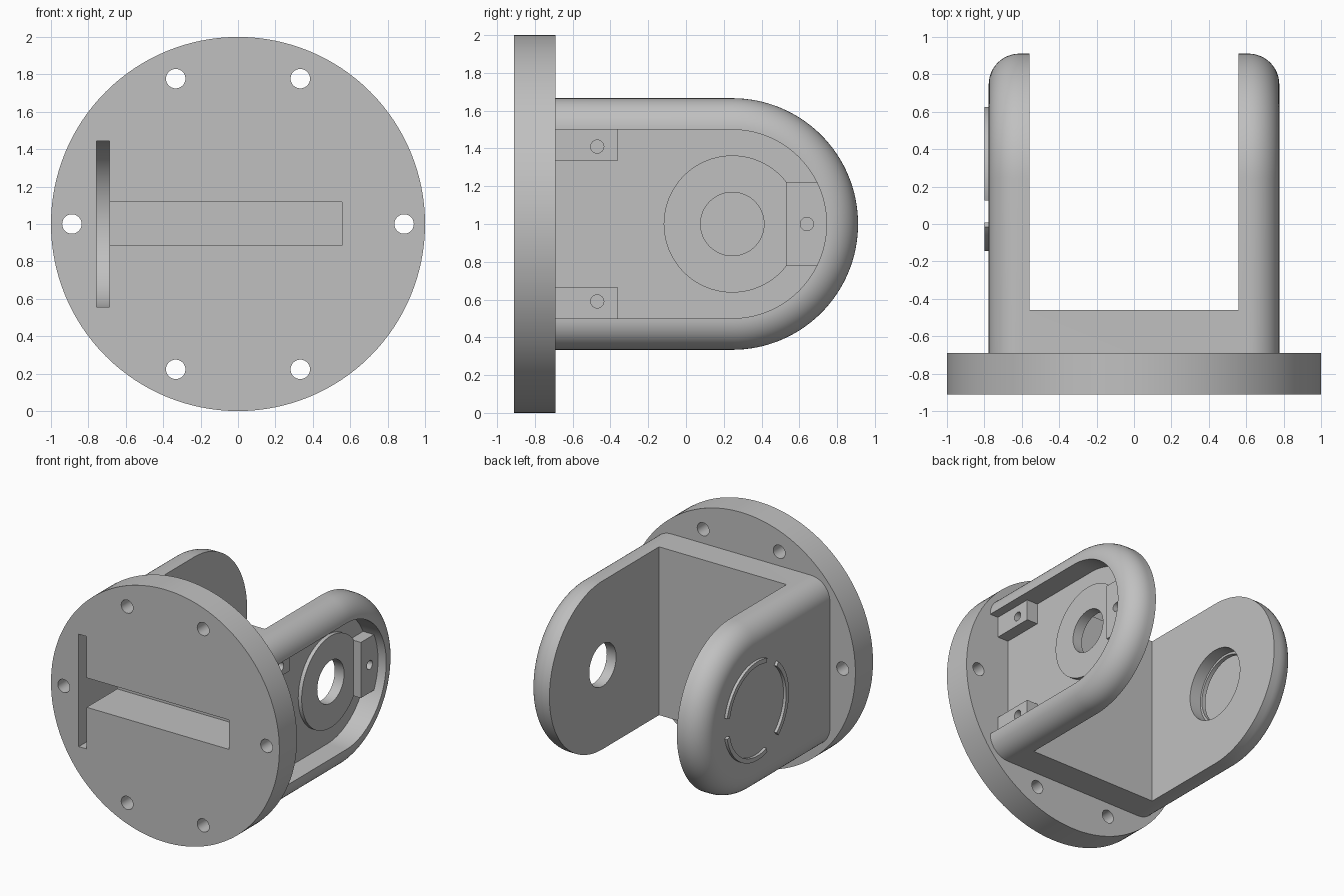
import bpy, bmesh
from math import sin, cos, pi, radians
from mathutils import Matrix

if "Cube" in bpy.data.objects:
    bpy.data.objects.remove(bpy.data.objects["Cube"], do_unlink=True)

MID_Z = 1.0        # height of the axis
PIVOT_Y = 0.245    # centre of the rounded arm ends
OUT, GAP = 0.777, 0.558   # outer and inner half widths of the fork
ARM_R, FILLET = 0.666, 0.165

metal = bpy.data.materials.new("plain_grey")
metal.use_nodes = True
grey = (0.53, 0.53, 0.53, 1)
metal.diffuse_color = grey
metal.node_tree.nodes["Principled BSDF"].inputs["Base Color"].default_value = grey


def finish(name, bm):
    bmesh.ops.recalc_face_normals(bm, faces=bm.faces)
    mesh = bpy.data.meshes.new(name)
    bm.to_mesh(mesh)
    bm.free()
    mesh.materials.append(metal)
    obj = bpy.data.objects.new(name, mesh)
    bpy.context.collection.objects.link(obj)
    return obj


def loft(name, rings):
    """Closed solid through rings with equal point counts."""
    bm = bmesh.new()
    loops = [[bm.verts.new(p) for p in ring] for ring in rings]
    n = len(loops[0])
    for a, b in zip(loops, loops[1:]):
        for i in range(n):
            j = (i + 1) % n
            bm.faces.new((a[i], a[j], b[j], b[i]))
    bm.faces.new(loops[0])
    bm.faces.new(loops[-1])
    return finish(name, bm)


def tongue(name, start_y, layers, steps=64):
    """Straight strip with a half-round end, stacked along x as (x, radius)."""
    rings = []
    for x, r in layers:
        ring = [(x, start_y, MID_Z - r)]
        for i in range(steps + 1):
            a = -pi / 2 + pi * i / steps
            ring.append((x, PIVOT_Y + r * cos(a), MID_Z + r * sin(a)))
        ring.append((x, start_y, MID_Z + r))
        rings.append(ring)
    return loft(name, rings)


def box(name, x, y, z):
    bm = bmesh.new()
    bmesh.ops.create_cube(bm, size=1)
    for v in bm.verts:
        for k, (lo, hi) in enumerate((x, y, z)):
            v.co[k] = lo if v.co[k] < 0 else hi
    return finish(name, bm)


def cylinder(name, axis, span, centre, r, steps=48):
    """Cylinder along x (centre is y, z) or along y (centre is x, z)."""
    rings = []
    for s in span:
        ring = []
        for i in range(steps):
            a = 2 * pi * i / steps
            u, v = centre[0] + r * cos(a), centre[1] + r * sin(a)
            ring.append((s, u, v) if axis == "x" else (u, s, v))
        rings.append(ring)
    return loft(name, rings)


def combine(target, tool, op="DIFFERENCE"):
    mod = target.modifiers.new("combine", "BOOLEAN")
    mod.operation, mod.object, mod.solver = op, tool, "EXACT"
    bpy.context.view_layer.objects.active = target
    bpy.ops.object.modifier_apply(modifier=mod.name)
    bpy.data.objects.remove(tool, do_unlink=True)


# Fork: rounded block with filleted outer edges, then the gap between arms
half = []
for i in range(13):
    a = pi / 2 * i / 12
    half.append((OUT - FILLET + FILLET * sin(a), ARM_R - FILLET + FILLET * cos(a)))
layers = [(-x, r) for x, r in reversed(half)] + half
bracket = tongue("fork_bracket", -0.8, layers)
combine(bracket, box("gap", (-GAP, GAP), (-0.46, 1.2), (0, 2)))

# Left arm: open pocket with bearing boss and screw blocks
FLOOR, BLOCK_TOP = 0.61, 0.705
combine(bracket, tongue("pocket", -0.71, [(FLOOR, 0.499), (0.9, 0.499)]))
combine(bracket, cylinder("boss", "x", (0.58, 0.64), (PIVOT_Y, MID_Z), 0.363, 80), "UNION")
combine(bracket, box("end_block", (0.59, BLOCK_TOP), (0.53, 0.79), (0.78, 1.22)), "UNION")
for side in (-1, 1):
    z = sorted((MID_Z + side * 0.335, MID_Z + side * 0.53))
    combine(bracket, box("corner_block", (0.59, BLOCK_TOP), (-0.75, -0.36), z), "UNION")
for y, z in ((0.64, 1.0), (-0.47, 1.41), (-0.47, 0.59)):
    combine(bracket, cylinder("screw_hole", "x", (0.625, 0.8), (y, z), 0.035, 24))
combine(bracket, cylinder("pivot_hole", "x", (0.5, 0.9), (PIVOT_Y, MID_Z), 0.168, 64))

# Round mounting flange
combine(bracket, cylinder("flange", "y", (-0.911, -0.69), (0, MID_Z), 1.0, 128), "UNION")
for i in range(6):
    a = radians(60 * i)
    spot = (0.888 * cos(a), MID_Z + 0.888 * sin(a)) if i % 3 == 0 else (
        0.333 * (1 if cos(a) > 0 else -1), MID_Z + 0.777 * (1 if sin(a) > 0 else -1))
    combine(bracket, cylinder("bolt_hole", "y", (-1, -0.6), spot, 0.052, 32))

# Right arm: thin cavity open at the front, cross channel and stepped opening
combine(bracket, tongue("cavity", -1.0, [(-0.757, 0.445), (-0.687, 0.445)]))
combine(bracket, box("channel", (-0.70, 0.557), (-1.0, -0.53), (0.885, 1.118)))
combine(bracket, cylinder("opening", "x", (-0.655, -0.5), (PIVOT_Y, MID_Z), 0.28, 64))
combine(bracket, cylinder("opening_step", "x", (-0.72, -0.6), (PIVOT_Y, MID_Z), 0.262, 64))

# Three raised arc ribs on the outside of the right arm
ribs = []
for k in range(3):
    rings = []
    for i in range(33):
        a = radians(12 + 120 * k + 96 * i / 32)
        rings.append([(x, PIVOT_Y + r * cos(a), MID_Z + r * sin(a))
                      for x, r in ((-0.77, 0.355), (-0.80, 0.355), (-0.80, 0.39), (-0.77, 0.39))])
    ribs.append(loft("arc_rib_%d" % (k + 1), rings))

# Smooth curved walls, crisp edges
bpy.ops.object.select_all(action="DESELECT")
for obj in [bracket] + ribs:
    obj.select_set(True)
bpy.context.view_layer.objects.active = bracket
bpy.ops.object.shade_smooth_by_angle(angle=radians(25))
